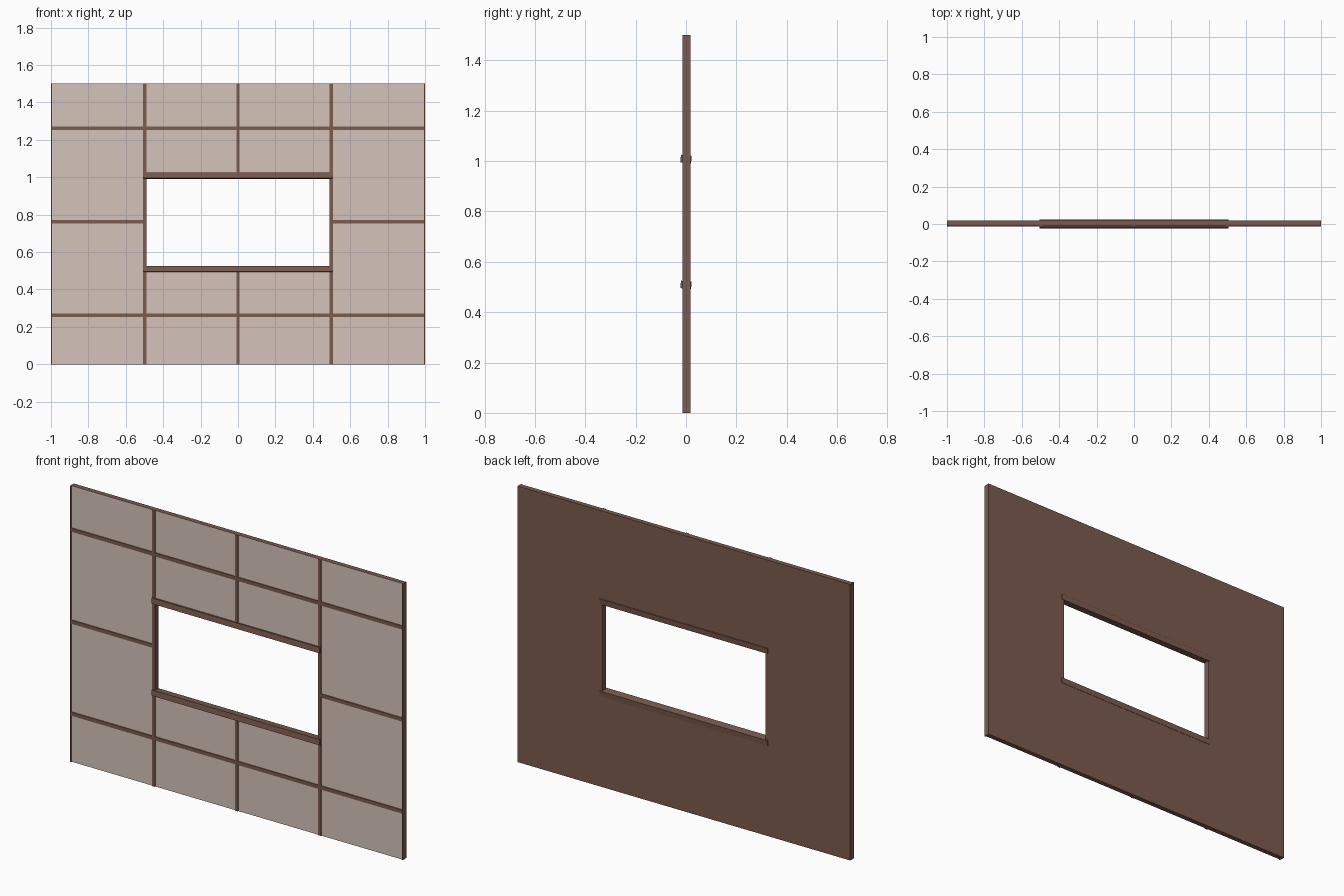
import bpy, bmesh
from math import radians
from mathutils import Matrix

if "Cube" in bpy.data.objects:
    bpy.data.objects.remove(bpy.data.objects["Cube"])


def material(name, rgb):
    m = bpy.data.materials.new(name)
    m.diffuse_color = (*rgb, 1)
    m.use_nodes = True
    m.node_tree.nodes["Principled BSDF"].inputs["Base Color"].default_value = m.diffuse_color
    return m


BROWN = material("brown_wood", (0.2, 0.105, 0.078))
PALE = material("pale_plaster", (0.66, 0.55, 0.49))

FRONT, PANEL, BACK = -0.014, -0.009, 0.018   # batten face, panel face, rear face
XS, ZS = (-1, -0.49, 0.49, 1), (0, 0.51, 1.01, 1.5)


def finish(name, bm):
    me = bpy.data.meshes.new(name)
    bm.to_mesh(me)
    bm.free()
    me.materials.append(BROWN)
    me.materials.append(PALE)
    ob = bpy.data.objects.new(name, me)
    bpy.context.collection.objects.link(ob)
    return ob


def box(name, x, y, z):
    bm = bmesh.new()
    bmesh.ops.create_cube(bm, size=1)
    for v in bm.verts:
        v.co = [(a + b) / 2 + c * (b - a) for c, (a, b) in zip(v.co, (x, y, z))]
    return finish(name, bm)


# wall with window opening: rear sheet extruded forward to a pale front
bm = bmesh.new()
grid = [[bm.verts.new((x, BACK, z)) for z in ZS] for x in XS]
for i in range(3):
    for j in range(3):
        if (i, j) != (1, 1):
            bm.faces.new((grid[i][j], grid[i][j + 1], grid[i + 1][j + 1], grid[i + 1][j]))
ext = bmesh.ops.extrude_face_region(bm, geom=bm.faces[:], use_keep_orig=True)["geom"]
for g in ext:
    if isinstance(g, bmesh.types.BMVert):
        g.co.y = PANEL
    elif isinstance(g, bmesh.types.BMFace):
        g.material_index = 1
bmesh.ops.recalc_face_normals(bm, faces=bm.faces)
finish("wall", bm)

# vertical battens
for s, side in ((-1, "left"), (1, "right")):
    box(f"edge_batten_{side}", sorted((s, s * 0.995)), (FRONT, BACK), (0, 1.5))
    box(f"jamb_batten_{side}", sorted((s * 0.49, s * 0.508)), (FRONT, PANEL), (0, 1.5))
for name, z in (("lower", (0, 0.5)), ("upper", (1.02, 1.5))):
    box(f"middle_batten_{name}", (-0.009, 0.009), (FRONT, PANEL), z)

# horizontal battens
for name, z in (("lower", 0.262), ("upper", 1.262)):
    box(f"cross_batten_{name}", (-0.995, 0.995), (FRONT, PANEL), (z - 0.01, z + 0.01))
for s, side in ((-1, "left"), (1, "right")):
    box(f"side_cross_batten_{side}", sorted((s * 0.5, s * 0.995)), (FRONT, PANEL), (0.752, 0.772))

# window sill and lintel, tilted slightly down towards the rear
for name, z in (("sill", 0.508), ("lintel", 1.008)):
    rail = box(name, (-0.505, 0.505), (-0.0215, 0.0215), (-0.015, 0.015))
    rail.matrix_world = Matrix.Translation((0, 0, z)) @ Matrix.Rotation(radians(-6), 4, "X")
